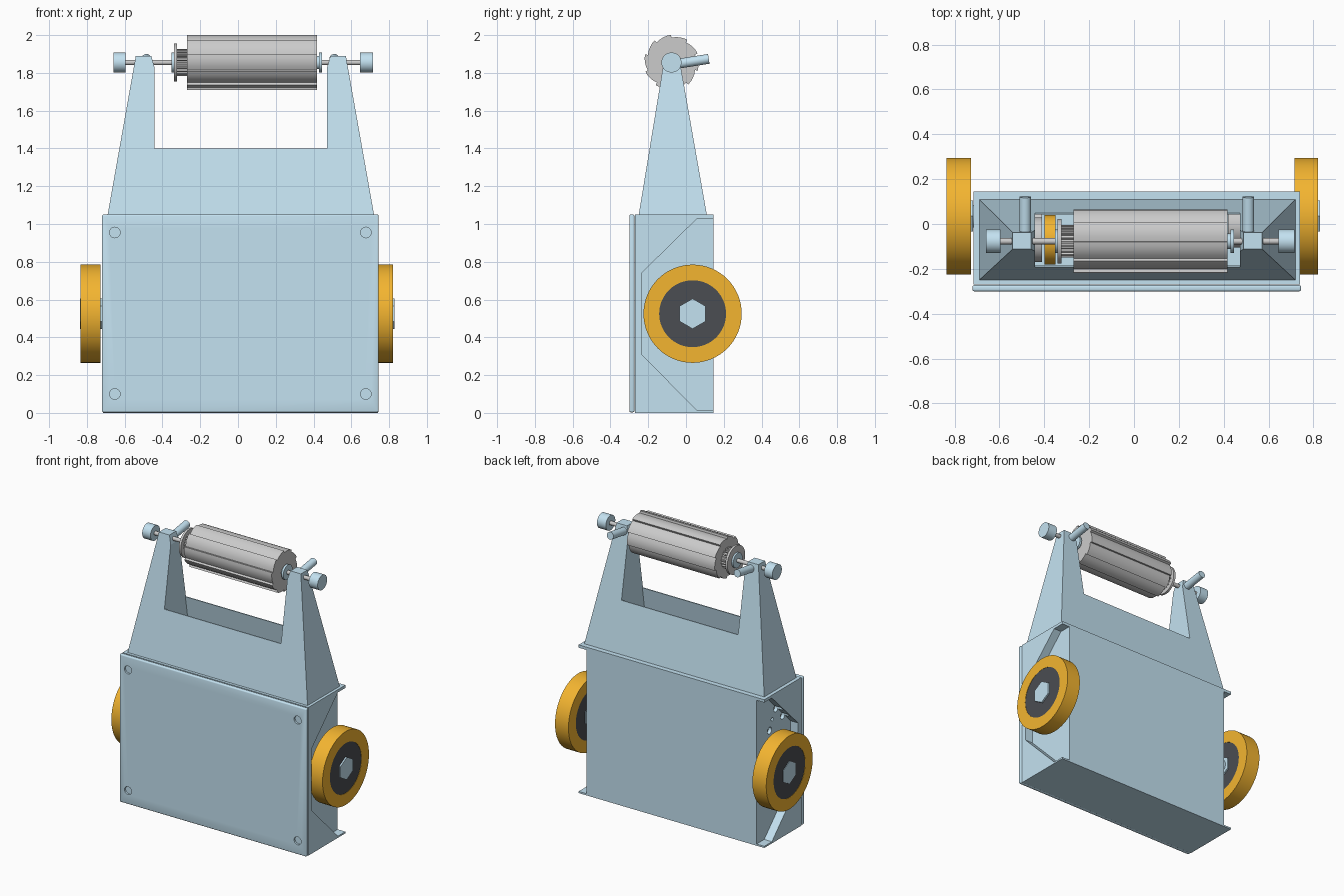
import bpy, bmesh
from math import sin, cos, pi, radians
from mathutils import Matrix

if "Cube" in bpy.data.objects:
    bpy.data.objects.remove(bpy.data.objects["Cube"])


def material(name, rgb):
    m = bpy.data.materials.new(name)
    m.diffuse_color = (*rgb, 1)
    m.use_nodes = True
    m.node_tree.nodes["Principled BSDF"].inputs["Base Color"].default_value = m.diffuse_color
    return m


BLUE = material("light_blue", (0.55, 0.76, 0.88))
ORANGE = material("orange", (0.9, 0.46, 0.03))
DARK = material("dark_grey", (0.07, 0.075, 0.085))


def loft(name, bottom, top, mat=None):
    """Solid between two matching closed loops of 3D points."""
    bm = bmesh.new()
    a = [bm.verts.new(p) for p in bottom]
    b = [bm.verts.new(p) for p in top]
    n = len(a)
    bm.faces.new(a[::-1])
    bm.faces.new(b)
    for i in range(n):
        j = (i + 1) % n
        bm.faces.new((a[i], a[j], b[j], b[i]))
    bmesh.ops.recalc_face_normals(bm, faces=bm.faces)
    me = bpy.data.meshes.new(name)
    bm.to_mesh(me)
    bm.free()
    ob = bpy.data.objects.new(name, me)
    bpy.context.collection.objects.link(ob)
    if mat:
        me.materials.append(mat)
    return ob


def prism_x(name, yz, x0, x1, mat=None):
    return loft(name, [(x0, y, z) for y, z in yz], [(x1, y, z) for y, z in yz], mat)


def select(ob):
    bpy.ops.object.select_all(action='DESELECT')
    ob.select_set(True)
    bpy.context.view_layer.objects.active = ob


def smooth(ob):
    select(ob)
    bpy.ops.object.shade_smooth_by_angle(angle=radians(30))
    return ob


def circle(y, z, r, n=48):
    return [(y + r * sin(2 * pi * i / n), z + r * cos(2 * pi * i / n)) for i in range(n)]


def rod(name, y, z, r, x0, x1, mat=None, n=48):
    return smooth(prism_x(name, circle(y, z, r, n), x0, x1, mat))


def box(name, x0, x1, y0, y1, z0, z1, mat=None):
    return prism_x(name, [(y0, z0), (y1, z0), (y1, z1), (y0, z1)], x0, x1, mat)


def rect(cx, cy, hx, hy, z):
    return [(cx + sx * hx, cy + sy * hy, z) for sx, sy in ((-1, -1), (1, -1), (1, 1), (-1, 1))]


def cut(ob, *cutters):
    for c in cutters:
        m = ob.modifiers.new("cut", 'BOOLEAN')
        m.operation, m.solver, m.object = 'DIFFERENCE', 'EXACT', c
        select(ob)
        bpy.ops.object.modifier_apply(modifier=m.name)
        bpy.data.objects.remove(c)


# Hollow housing with a trapezoid recess in each side
housing = box("housing", -0.715, 0.74, -0.27, 0.145, 0, 1.05, BLUE)
recess = [(0.2, 1.03), (0.06, 1.03), (-0.235, 0.74), (-0.235, 0.31), (0.06, 0.012), (0.2, 0.012)]
cut(housing,
    prism_x("recess_left", recess, -0.8, -0.655),
    prism_x("recess_right", recess, 0.68, 0.8),
    box("cavity", -0.63, 0.655, -0.245, 0.1, 0.03, 1.1))
# Motor mounting holes on the left wall
cut(housing, *[prism_x("mount_hole", circle(y, z, r, 20), -0.7, -0.6)
               for y, z, r in ((-0.07, 0.89, 0.024), (-0.145, 0.81, 0.024),
                               (0.0, 0.76, 0.024), (-0.03, 0.83, 0.012))])

# Front cover plate with four screw recesses
cover = box("front_cover", -0.72, 0.745, -0.3, -0.273, 0.003, 1.05, BLUE)
bev = cover.modifiers.new("bevel", 'BEVEL')
bev.width, bev.segments = 0.008, 3
select(cover)
bpy.ops.object.modifier_apply(modifier="bevel")
for x in (-0.652, 0.677):
    for z in (0.1, 0.955):
        ring = circle(x, z, 0.028, 32)
        cut(cover, loft("screw_recess", [(a, -0.35, b) for a, b in ring],
                        [(a, -0.287, b) for a, b in ring]))
smooth(cover)

# Tapered tower with a window that leaves two uprights
tower = loft("tower", rect(0.015, -0.07, 0.705, 0.18, 1.05),
             rect(0.015, -0.075, 0.556, 0.037, 1.89), BLUE)
window = [(-0.442, 1.4), (0.472, 1.4), (0.472, 1.83), (0.492, 1.9), (0.492, 2), (-0.462, 2),
          (-0.462, 1.9), (-0.442, 1.83)]
cut(tower,
    loft("window", [(x, -0.4, z) for x, z in window], [(x, 0.3, z) for x, z in window]),
    loft("tower_cavity", rect(0.015, -0.07, 0.457, 0.18, 1.0),
         rect(0.015, -0.072, 0.457, 0.11, 1.42)))

# Wheels: tyre, hub disc, hexagonal adapter and axle
WY, WZ = 0.035, 0.525
for side, x0, x1, axle in (("left", -0.835, -0.727, (-0.74, -0.6)), ("right", 0.715, 0.82, (0.6, 0.73))):
    tyre = prism_x(side + "_tyre", circle(WY, WZ, 0.26, 64), x0, x1, ORANGE)
    cut(tyre, prism_x("tyre_hole", circle(WY, WZ, 0.177, 64), x0 - 0.1, x1 + 0.1))
    smooth(tyre)
    rod(side + "_hub", WY, WZ, 0.177, x0 + 0.002, x1 - 0.002, DARK, 64)
    prism_x(side + "_hex_adapter", circle(WY, WZ, 0.08, 6), x0 - 0.001, x1 + 0.009, BLUE)
    rod(side + "_axle", WY, WZ, 0.05, *axle, BLUE)

# Motors and drive pulley inside the housing
rod("left_wheel_motor", WY - 0.04, WZ, 0.1, -0.63, -0.41)
rod("right_wheel_motor", WY - 0.04, WZ, 0.1, 0.42, 0.655)
rod("roller_motor", -0.07, 0.82, 0.1, -0.63, -0.41)
rod("drive_pulley", -0.07, 0.82, 0.11, -0.4, -0.35, ORANGE)

# Ridged roller: each ridge rises gently and drops off in a step
RY, RZ = -0.077, 1.855
ridges = []
for k in range(10):
    for f, r in ((0, 0.131), (0.25, 0.136), (0.5, 0.14), (0.75, 0.144), (0.97, 0.146)):
        a = 2 * pi * (k + f) / 10
        ridges.append((RY + r * sin(a), RZ + r * cos(a)))
smooth(prism_x("roller", ridges, -0.27, 0.417))

# Toothed pulley beside the roller
teeth = []
for k in range(20):
    for f, r in ((0, 0.06), (0.45, 0.06), (0.55, 0.072), (0.9, 0.072)):
        a = 2 * pi * (k + f) / 20
        teeth.append((RY + r * sin(a), RZ + r * cos(a)))
prism_x("toothed_pulley", teeth, -0.325, -0.268)
rod("pulley_flange", RY, RZ, 0.1, -0.34, -0.324)

# Shaft, spacers and end collars
rod("shaft", RY, RZ, 0.014, -0.655, 0.71, None, 24)
rod("left_spacer", RY, RZ, 0.052, -0.352, -0.339, BLUE)
rod("right_spacer", RY, RZ, 0.035, 0.415, 0.43, BLUE)
rod("right_spacer_flange", RY, RZ, 0.052, 0.43, 0.445, BLUE)
rod("left_collar", RY, RZ, 0.053, -0.66, -0.595, BLUE)
rod("right_collar", RY, RZ, 0.053, 0.645, 0.715, BLUE)

# Clamp levers pointing backwards from each upright
for side, x in (("left", -0.485), ("right", 0.51)):
    lever = rod(side + "_clamp_lever", 0, 0, 0.026, 0, 0.2, BLUE, 32)
    lever.matrix_world = (Matrix.Translation((x, RY, RZ - 0.012))
                          @ Matrix.Rotation(radians(9), 4, 'X') @ Matrix.Rotation(pi / 2, 4, 'Z'))
